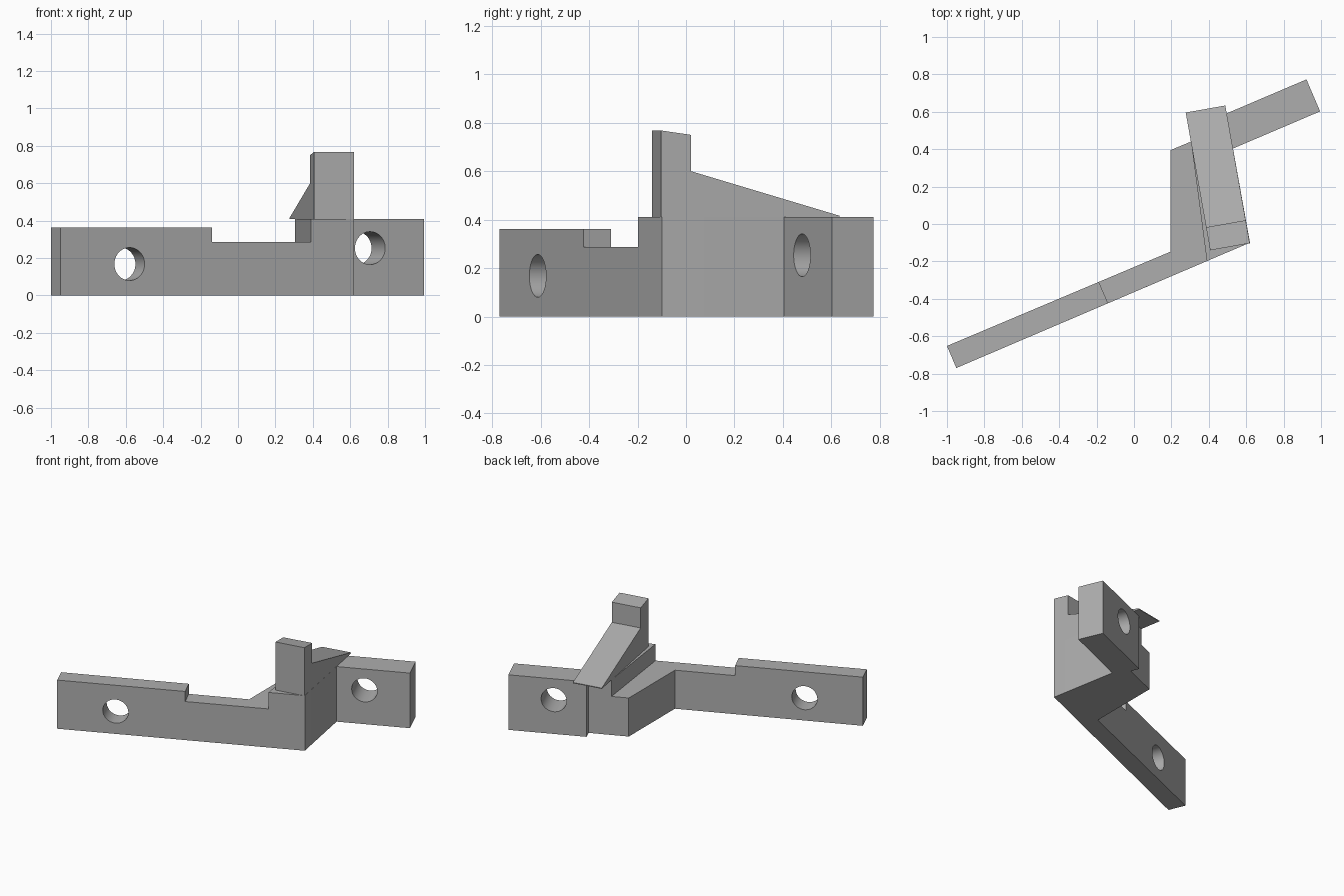
import bpy, bmesh
from math import atan2
from mathutils import Vector, Matrix

cube = bpy.data.objects.get("Cube")
if cube:
    bpy.data.objects.remove(cube)

GREY = (0.42, 0.42, 0.42, 1)
mat = bpy.data.materials.new("plain_grey")
mat.use_nodes = True
mat.diffuse_color = GREY
mat.node_tree.nodes["Principled BSDF"].inputs["Base Color"].default_value = GREY


def prism(name, outline, offset):
    """Solid made by sweeping a 3D outline along an offset."""
    bm = bmesh.new()
    face = bm.faces.new([bm.verts.new(p) for p in outline])
    swept = bmesh.ops.extrude_face_region(bm, geom=[face])["geom"]
    bmesh.ops.translate(bm, vec=offset, verts=[v for v in swept if isinstance(v, bmesh.types.BMVert)])
    bmesh.ops.recalc_face_normals(bm, faces=bm.faces)
    mesh = bpy.data.meshes.new(name)
    bm.to_mesh(mesh)
    bm.free()
    mesh.materials.append(mat)
    obj = bpy.data.objects.new(name, mesh)
    bpy.context.collection.objects.link(obj)
    return obj


def slab(name, footprint, z0, z1):
    return prism(name, [(x, y, z0) for x, y in footprint], (0, 0, z1 - z0))


def combine(target, tool, operation):
    """Apply a boolean and discard the tool."""
    mod = target.modifiers.new("combine", "BOOLEAN")
    mod.operation, mod.object, mod.solver = operation, tool, "EXACT"
    bpy.context.view_layer.objects.active = target
    bpy.ops.object.modifier_apply(modifier=mod.name)
    bpy.data.objects.remove(tool)


along = Vector((0.92, 0.392, 0)).normalized()   # direction of both bars
across = Vector((-along.y, along.x, 0))         # through their thickness

# Long front bar with the central web
body = slab("bracket_body", [(-0.95, -0.77), (0.62, -0.10), (0.53, 0.40), (0.50, 0.522),
                             (0.195, 0.395), (0.195, -0.148), (-1, -0.652)], 0, 0.41)

# Lower the long arm, then the notch beside the raised base
combine(body, slab("arm_cut", [(-0.1, 0), (0, -0.7), (-0.9, -1.1), (-1.4, -0.6)], 0.362, 0.6), "DIFFERENCE")
combine(body, slab("notch_cut", [(-0.24, -0.19), (-0.09, -0.535), (0.417, -0.4), (0.39, -0.2),
                                 (0.284, 0.6), (0, 0.6)], 0.287, 0.6), "DIFFERENCE")

# Thicker rear bar
corner = Vector((0.995, 0.602, 0))
rear = [corner, corner + across * 0.186,
        corner + across * 0.186 - along * 0.54, corner - along * 0.54]
combine(body, prism("rear_bar", rear, (0, 0, 0.41)), "UNION")

# Round bolt holes through each bar
for x, y, z in ((-0.58, -0.612, 0.168), (0.707, 0.477, 0.253)):
    bm = bmesh.new()
    bmesh.ops.create_cone(bm, cap_ends=True, segments=48, radius1=0.088, radius2=0.088, depth=0.6)
    turn = Matrix.Rotation(atan2(along.y, along.x), 4, "Z") @ Matrix.Rotation(1.5707963, 4, "X")
    bmesh.ops.transform(bm, matrix=Matrix.Translation((x, y, z)) @ turn, verts=bm.verts)
    mesh = bpy.data.meshes.new("hole_cutter")
    bm.to_mesh(mesh)
    bm.free()
    mesh.materials.append(mat)
    cutter = bpy.data.objects.new("hole_cutter", mesh)
    bpy.context.collection.objects.link(cutter)
    combine(body, cutter, "DIFFERENCE")

# Upright post with its sloping buttress, swept sideways from one profile
start = Vector((0.619, -0.103, 0))
back = Vector((-0.175, 0.985, 0)).normalized()
side = Vector((-0.985, -0.175, 0)).normalized()
profile = [(0, 0.41), (0, 0.768), (0.125, 0.75), (0.125, 0.60), (0.748, 0.416), (0.748, 0.41)]
prism("post_and_buttress", [start + back * d + Vector((0, 0, z)) for d, z in profile], side * 0.215)

# Smooth hole walls, crisp edges elsewhere
bpy.ops.object.select_all(action="DESELECT")
body.select_set(True)
bpy.context.view_layer.objects.active = body
bpy.ops.object.shade_smooth_by_angle(angle=0.5)
